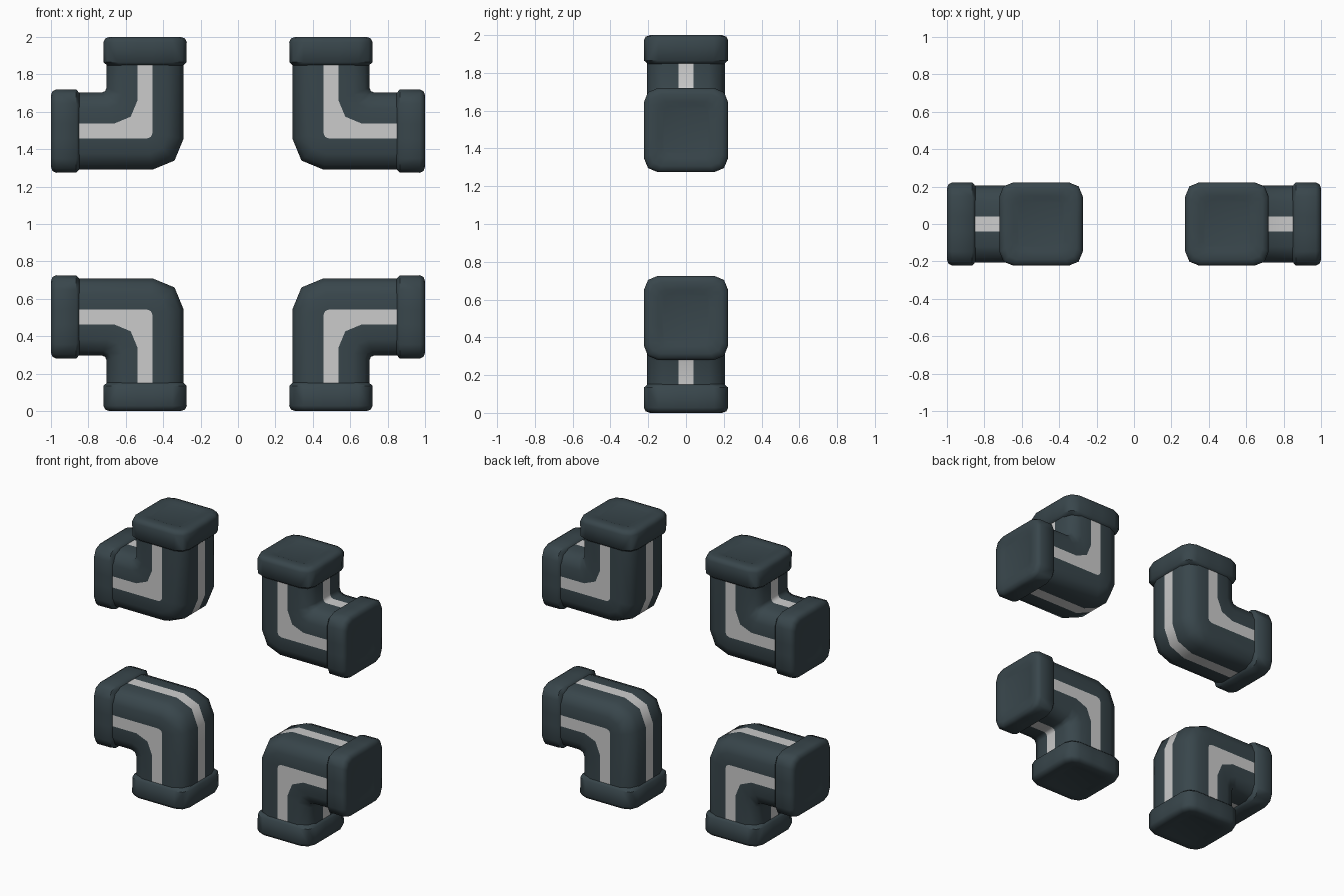
import bpy, bmesh, math

if "Cube" in bpy.data.objects:
    bpy.data.objects.remove(bpy.data.objects["Cube"])

C = 0.497          # elbow centre offset from the middle of the set
END = 1 - C        # distance from elbow centre to cap face
H = 0.206          # pipe half width
S = 0.04           # stripe half width


def material(name, rgb):
    m = bpy.data.materials.new(name)
    m.diffuse_color = (*rgb, 1)
    m.use_nodes = True
    m.node_tree.nodes["Principled BSDF"].inputs["Base Color"].default_value = m.diffuse_color
    return m


DARK = material("dark slate", (0.040, 0.061, 0.071))
LIGHT = material("light grey", (0.60, 0.60, 0.60))


def section(h, r):
    """Rounded square; the first edge of each group of five is the stripe."""
    c, m = h - r, h - 0.293 * r
    quad = [(h, -S), (h, S), (h, c), (m, m), (c, h)]
    pts = []
    for _ in range(4):
        pts += quad
        quad = [(-y, x) for x, y in quad]
    return pts


def bend_radius(o):
    """Fillet radius of a strand at offset o from the pipe centre."""
    keys = [(-H, 0.165), (-S, 0.03), (S, 0.125), (H, 0.025)]
    for (a, ra), (b, rb) in zip(keys, keys[1:]):
        if o <= b + 1e-6:
            return ra + (rb - ra) * (o - a) / (b - a)
    return keys[-1][1]


def strand(o, y):
    r = bend_radius(o)
    k = o + r * (1 - math.sqrt(0.5))
    return [(o, y, 0.37), (o, y, o + r), (k, y, k), (o + r, y, o), (0.37, y, o)]


def loft(name, rings, sx, sz, striped=False, capped=False):
    """Skin a list of rings, placed in the quadrant given by sx, sz."""
    bm = bmesh.new()
    vs = [[bm.verts.new((sx * (x + C), y, 1 + sz * (z + C))) for x, y, z in ring]
          for ring in rings]
    n = len(vs[0])
    for a, b in zip(vs, vs[1:]):
        for i in range(n):
            j = (i + 1) % n
            f = bm.faces.new((a[i], a[j], b[j], b[i]))
            f.material_index = int(striped and i % 5 == 0)
    if capped:
        bm.faces.new(vs[0])
        bm.faces.new(vs[-1])
    else:
        # pipe ends, hidden inside the caps
        bm.faces.new(vs[0])
        bm.faces.new(vs[-1])
    bmesh.ops.recalc_face_normals(bm, faces=bm.faces)
    mesh = bpy.data.meshes.new(name)
    bm.to_mesh(mesh)
    bm.free()
    mesh.materials.append(DARK)
    if striped:
        mesh.materials.append(LIGHT)
    ob = bpy.data.objects.new(name, mesh)
    bpy.context.collection.objects.link(ob)
    bpy.ops.object.select_all(action='DESELECT')
    ob.select_set(True)
    bpy.context.view_layer.objects.active = ob
    bpy.ops.object.shade_smooth_by_angle(angle=math.radians(50))


# end cap profile: distance along leg, half width, corner radius
CAP = [(END - 0.155, 0.200, 0.07), (END - 0.135, 0.222, 0.075),
       (END - 0.028, 0.223, 0.075), (END - 0.008, 0.213, 0.07),
       (END, 0.190, 0.06), (END, 0.150, 0.045), (END - 0.008, 0.125, 0.035)]

for sx, side in ((-1, "left"), (1, "right")):
    for sz, level in ((-1, "lower"), (1, "upper")):
        tag = f"{level}_{side}"
        # striped elbow pipe
        strands = [strand(o, y) for o, y in section(H, 0.085)]
        loft("elbow_pipe_" + tag, list(zip(*strands)), sx, sz, striped=True)
        # one cap on the vertical leg, one on the horizontal leg
        loft("vertical_cap_" + tag,
             [[(a, b, d) for a, b in section(h, r)] for d, h, r in CAP], sx, sz, capped=True)
        loft("side_cap_" + tag,
             [[(d, b, a) for a, b in section(h, r)] for d, h, r in CAP], sx, sz, capped=True)
